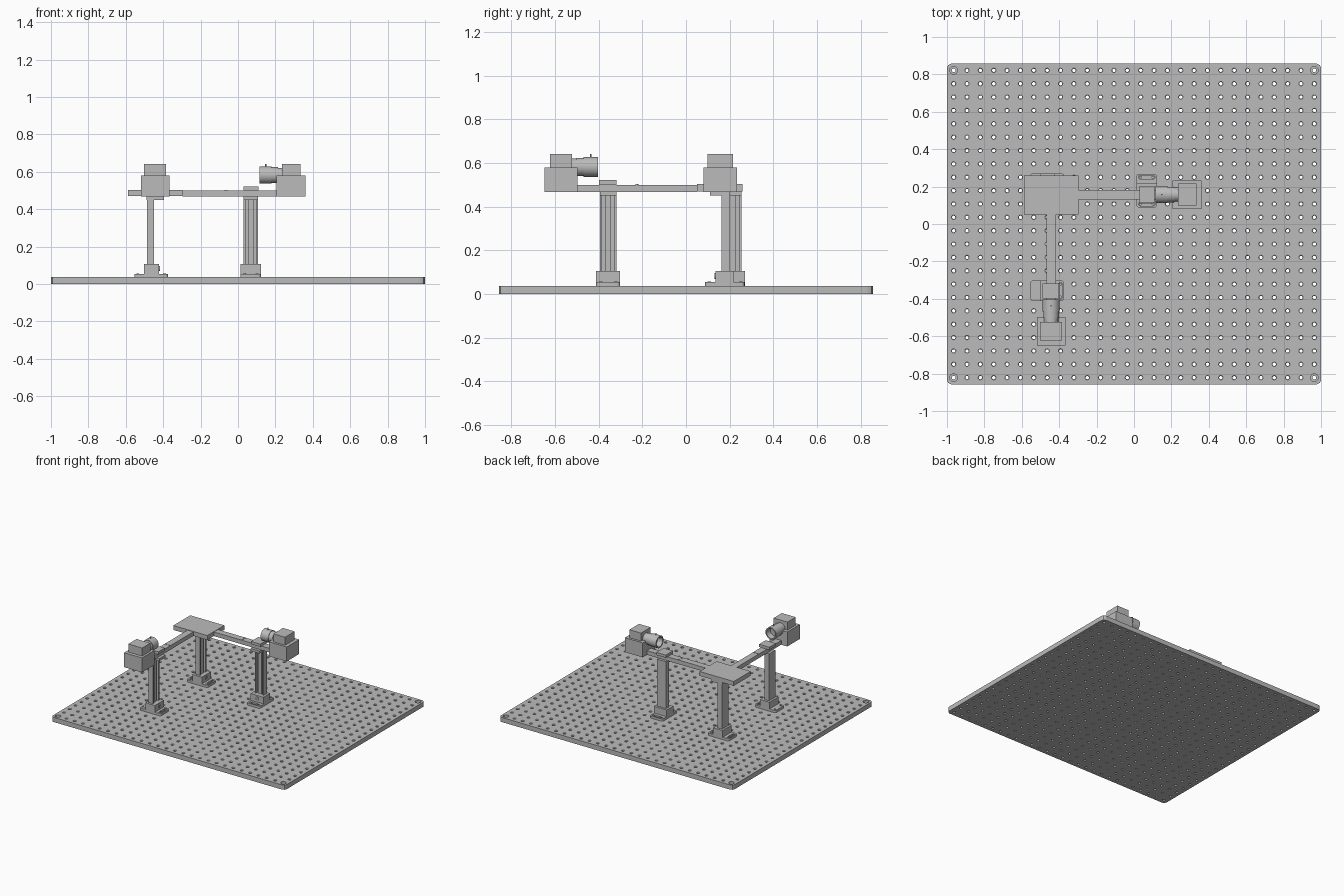
import bpy, bmesh, math
from mathutils import Matrix, Vector

cube = bpy.data.objects.get("Cube")
if cube:
    bpy.data.objects.remove(cube, do_unlink=True)

grey = bpy.data.materials.new("machined_grey")
grey.use_nodes = True
colour = (0.5, 0.5, 0.5, 1)
grey.diffuse_color = colour
grey.node_tree.nodes["Principled BSDF"].inputs["Base Color"].default_value = colour
parts = []


def finish(name, bm, frame=Matrix()):
    """Place a bmesh in its assembly frame and make it an object."""
    bm.transform(frame)
    bmesh.ops.recalc_face_normals(bm, faces=bm.faces)
    mesh = bpy.data.meshes.new(name)
    bm.to_mesh(mesh)
    bm.free()
    mesh.materials.append(grey)
    obj = bpy.data.objects.new(name, mesh)
    bpy.context.collection.objects.link(obj)
    parts.append(obj)
    return obj


def box(name, frame, a, b, c):
    """Box from (min, max) ranges on the three axes."""
    bm = bmesh.new()
    bmesh.ops.create_cube(bm, size=1)
    for v in bm.verts:
        v.co = [r[0] + (r[1] - r[0]) * (k + 0.5) for r, k in zip((a, b, c), v.co)]
    return finish(name, bm, frame)


def prism(name, frame, points, direction):
    """Extrude a closed outline of 3D points."""
    bm = bmesh.new()
    face = bm.faces.new([bm.verts.new(p) for p in points])
    ext = bmesh.ops.extrude_face_region(bm, geom=[face])
    moved = [g for g in ext["geom"] if isinstance(g, bmesh.types.BMVert)]
    bmesh.ops.translate(bm, verts=moved, vec=direction)
    return finish(name, bm, frame)


def lathe(name, frame, origin, axis, profile, steps=32):
    """Turn (distance along axis, radius) points about an axis."""
    bm = bmesh.new()
    verts = [bm.verts.new((r, 0, d)) for d, r in profile]
    edges = [bm.edges.new(pair) for pair in zip(verts, verts[1:])]
    bmesh.ops.spin(bm, geom=verts + edges, cent=(0, 0, 0), axis=(0, 0, 1),
                   angle=math.tau, steps=steps)
    bmesh.ops.remove_doubles(bm, verts=bm.verts, dist=1e-5)
    turn = Vector((0, 0, 1)).rotation_difference(Vector(axis)).to_matrix().to_4x4()
    return finish(name, bm, frame @ Matrix.Translation(origin) @ turn)


def rounded(a, b, r, z, n=6):
    """Rounded rectangle outline at height z."""
    pts = []
    corners = ((a[1], b[1], -r, -r), (a[0], b[1], r, -r), (a[0], b[0], r, r), (a[1], b[0], -r, r))
    for q, (x, y, dx, dy) in enumerate(corners):
        for i in range(n + 1):
            t = (q + i / n) * math.pi / 2
            pts.append((x + dx + r * math.cos(t), y + dy + r * math.sin(t), z))
    return pts


# Perforated breadboard, one square cell per hole
PITCH, COLS, ROWS, TOP, SEG = 1 / 14, 28, 24, 0.036, 16
bm = bmesh.new()
for i in range(COLS):
    for j in range(ROWS):
        cx, cy = (i - (COLS - 1) / 2) * PITCH, (j - (ROWS - 1) / 2) * PITCH
        corner = i in (0, COLS - 1) and j in (0, ROWS - 1)
        h, r = PITCH / 2, 0.025
        outline = []
        for k in range(SEG):
            t = k * math.tau / SEG
            c, s = math.cos(t), math.sin(t)
            m = h / max(abs(c), abs(s))
            p = Vector((c * m, s * m))
            if corner and c * cx > 0.01 and s * cy > 0.01:
                mid = Vector((math.copysign(h - r, c), math.copysign(h - r, s)))
                p = mid + (p - mid).normalized() * r
            outline.append(p)
        circle = [Vector((math.cos(k * math.tau / SEG), math.sin(k * math.tau / SEG)))
                  for k in range(SEG)]
        # counterbored mounting holes at the corners, chamfered holes elsewhere
        if corner:
            rims = [(0.021, TOP), (0.021, 0.016), (0.01, 0.016), (0.01, 0)]
        else:
            rims = [(0.012, TOP), (0.009, TOP - 0.003), (0.009, 0)]
        loops = [[(p, TOP) for p in outline]]
        loops += [[(p * rad, z) for p in circle] for rad, z in rims]
        loops += [[(p, 0) for p in outline]]
        rings = [[bm.verts.new((cx + p.x, cy + p.y, z)) for p, z in loop] for loop in loops]
        for u, w in zip(rings, rings[1:]):
            for k in range(SEG):
                n = (k + 1) % SEG
                bm.faces.new((u[k], u[n], w[n], w[k]))
bmesh.ops.remove_doubles(bm, verts=bm.verts, dist=1e-5)
rim = [e for e in bm.edges if e.is_boundary]
bmesh.ops.bridge_loops(bm, edges=rim)
finish("breadboard", bm)


def stand(tag, frame):
    """Slotted post on a clamping foot; axes are outward, forward, up."""
    base = prism(tag + "_foot_plate", frame,
                 rounded((-0.055, 0.055), (-0.086, 0.094), 0.015, TOP), (0, 0, 0.018))
    for f in (-0.068, 0.075):
        cutter = prism("slot_cutter", frame,
                       rounded((-0.044, 0.044), (f - 0.01, f + 0.01), 0.0099, TOP + 0.004), (0, 0, 0.03))
        cut = base.modifiers.new("slot", "BOOLEAN")
        cut.operation, cut.object, cut.solver = "DIFFERENCE", cutter, "EXACT"
        bpy.context.view_layer.objects.active = base
        bpy.ops.object.modifier_apply(modifier=cut.name)
        parts.remove(cutter)
        bpy.data.objects.remove(cutter, do_unlink=True)
        for o in (-0.034, 0.034):
            lathe(tag + "_foot_bolt", frame, (o, f, TOP), (0, 0, 1),
                  [(0, 0), (0, 0.008), (0.021, 0.008), (0.021, 0.004), (0.015, 0.004), (0.015, 0)], 16)
    box(tag + "_foot_block", frame, (-0.055, 0.055), (-0.035, 0.046), (0.05, 0.106))
    lathe(tag + "_clamp_screw", frame, (0, 0.046, 0.083), (0, 1, 0),
          [(-0.002, 0), (-0.002, 0.014), (0.005, 0.014), (0.005, 0.008), (0.001, 0.008), (0.001, 0)], 20)
    half = [(0.038, -0.019), (0.038, 0.019), (0.027, 0.019), (0.027, 0.0), (0.014, 0.0), (0.014, 0.012)]
    section = half + [(-o, f) for o, f in reversed(half)]
    prism(tag + "_post", frame, [(o, f, 0.1) for o, f in section], (0, 0, 0.352))
    box(tag + "_top_bracket", frame, (-0.038, 0.038), (-0.02, 0.072), (0.45, 0.469))


def arm(tag, frame, start):
    """Rail with a lap joint carrying a boxed camera at its outer end."""
    low, mid, high = 0.468, 0.484, 0.5
    joint, lap = -0.165, -0.106
    inner = [(start, low), (joint, low), (joint, mid), (lap, mid), (lap, high), (start, high)]
    outer = [(joint, low), (0.14, low), (0.14, high), (lap, high), (lap, mid), (joint, mid)]
    for part, outline in (("inner", inner), ("outer", outer)):
        prism(f"{tag}_{part}_rail", frame, [(o, 0, z) for o, z in outline], (0, 0.05, 0))
    for f in (0.012, 0.038):
        lathe(tag + "_joint_screw", frame, (-0.132, f, high), (0, 0, 1),
              [(0, 0), (0, 0.007), (0.003, 0.007), (0.003, 0)], 12)
    box(tag + "_rail_clamp", frame, (-0.038, 0.042), (-0.022, 0.066), (high, 0.521))
    box(tag + "_camera_mount", frame, (0.139, 0.292), (-0.051, 0.101), (0.467, 0.579))
    box(tag + "_camera_body", frame, (0.166, 0.266), (-0.034, 0.084), (0.575, 0.641))
    lathe(tag + "_lens", frame, (0, 0.025, 0.582), (1, 0, 0),
          [(0.17, 0.038), (0.145, 0.038), (0.145, 0.042), (0.112, 0.042), (0.112, 0.046),
           (0.047, 0.046), (0.047, 0.037), (0.085, 0.03), (0.085, 0)], 32)
    lathe(tag + "_lens_lock_pin", frame, (0.08, 0.025, 0.62), (0, 0, 1),
          [(0, 0), (0, 0.004), (0.022, 0.004), (0.022, 0)], 12)


def frame_at(x, y, outward, forward):
    return Matrix(((outward[0], forward[0], 0, x), (outward[1], forward[1], 0, y),
                   (0, 0, 1, 0), (0, 0, 0, 1)))


# Two arms meeting at the platform, each on its own stand
front = frame_at(-0.468, -0.357, (0, -1), (1, 0))
side = frame_at(0.068, 0.182, (1, 0), (0, -1))
stand("front", front)
arm("front", front, -0.408)
stand("side", side)
arm("side", side, -0.366)

# Platform on the rear stand
stand("rear", frame_at(-0.468, 0.216, (0, -1), (1, 0)))
box("platform", Matrix(), (-0.589, -0.298), (0.051, 0.258), (0.469, 0.503))

# Smooth the turned parts, keep machined edges sharp
bpy.ops.object.select_all(action="DESELECT")
for obj in parts:
    obj.select_set(True)
bpy.context.view_layer.objects.active = parts[0]
bpy.ops.object.shade_smooth_by_angle(angle=math.radians(30))
